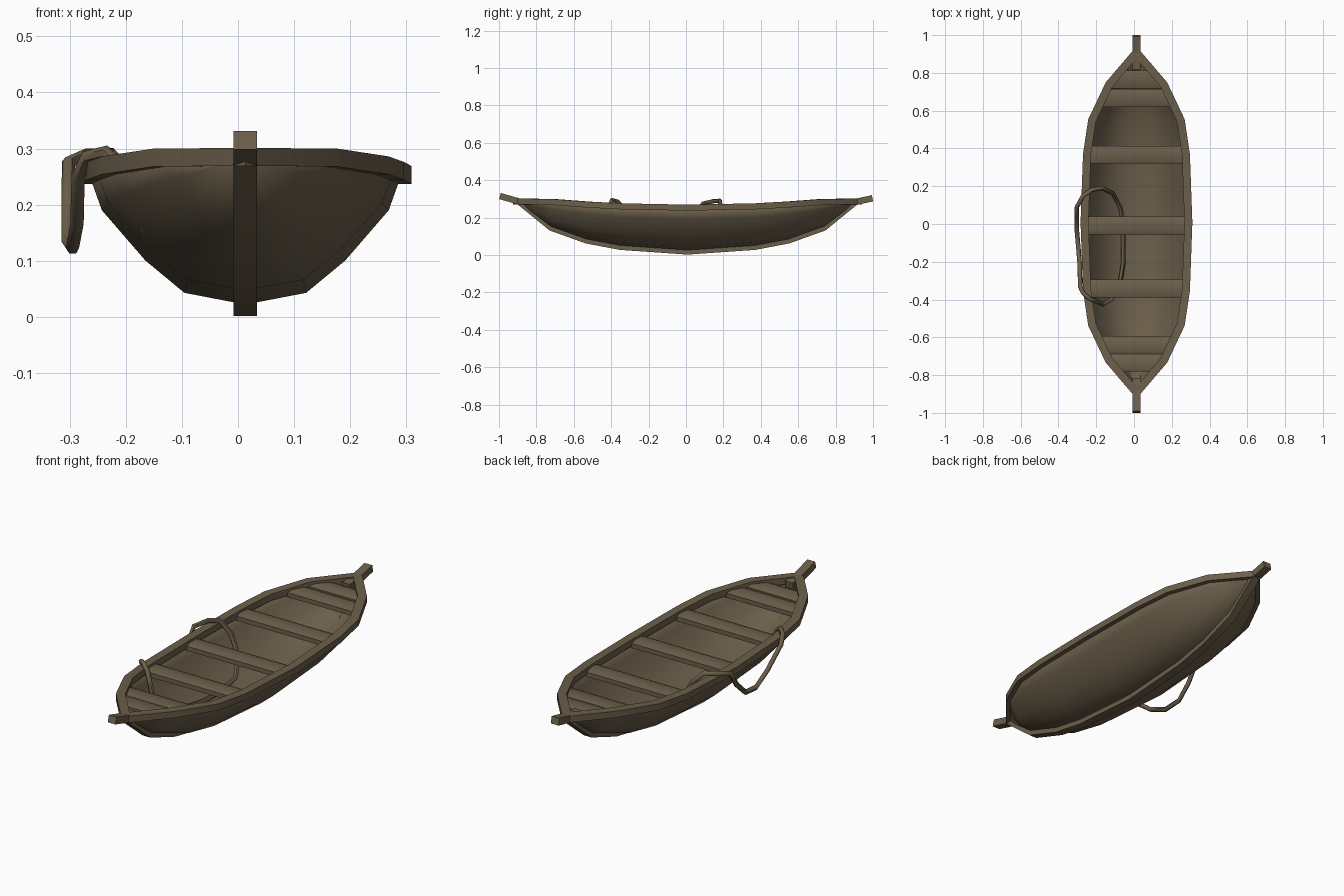
import bpy, bmesh, math
from mathutils import Vector

if "Cube" in bpy.data.objects:
    bpy.data.objects.remove(bpy.data.objects["Cube"])

CX = 0.013   # hull centre line (the hanging rope shifts the overall bounds)
wood = bpy.data.materials.new("weathered brown wood")
wood.diffuse_color = (0.15, 0.115, 0.07, 1)
wood.use_nodes = True
wood.node_tree.nodes["Principled BSDF"].inputs["Base Color"].default_value = wood.diffuse_color

# stations: y, half width at the rail, rail centre z, keel underside z
HALF = [(0.0, 0.275, 0.253, 0.003), (0.36, 0.262, 0.260, 0.028),
        (0.54, 0.235, 0.270, 0.062), (0.73, 0.145, 0.284, 0.130),
        (0.90, 0.0, 0.285, 0.268)]
STATIONS = [(-y, w, z, k) for y, w, z, k in reversed(HALF[1:])] + HALF
SHIFT = 0.008


def finish(name, bm, angle=40):
    bmesh.ops.recalc_face_normals(bm, faces=bm.faces)
    me = bpy.data.meshes.new(name)
    bm.to_mesh(me)
    bm.free()
    ob = bpy.data.objects.new(name, me)
    bpy.context.collection.objects.link(ob)
    me.materials.append(wood)
    bpy.ops.object.select_all(action='DESELECT')
    ob.select_set(True)
    bpy.context.view_layer.objects.active = ob
    bpy.ops.object.shade_smooth_by_angle(angle=math.radians(angle))
    return ob


def sweep(name, path, axis, half_side, half_up, closed=False):
    """Sweep a rectangle along a path; 'axis' is the fixed cross direction."""
    pts = [Vector(p) for p in path]
    n = len(pts)
    bm = bmesh.new()
    rings = []
    for i, p in enumerate(pts):
        a = pts[i - 1] if closed or i else p
        b = pts[(i + 1) % n] if closed or i < n - 1 else p
        d0, d1 = (p - a), (b - p)
        n0 = d0.cross(axis).normalized() if d0.length else None
        n1 = d1.cross(axis).normalized() if d1.length else n0
        n0 = n0 or n1
        m = (n0 + n1).normalized()
        m *= 1 / max(m.dot(n0), 0.4)          # mitred corner
        rings.append([bm.verts.new(p + m * s * half_side + axis * u * half_up)
                      for s, u in ((-1, -1), (1, -1), (1, 1), (-1, 1))])
    for i in range(n if closed else n - 1):
        r, q = rings[i], rings[(i + 1) % n]
        for j in range(4):
            bm.faces.new((r[j], r[(j + 1) % 4], q[(j + 1) % 4], q[j]))
    if not closed:
        bm.faces.new(rings[0])
        bm.faces.new(rings[-1])
    return finish(name, bm)


def rail_at(y):
    """Half width and rail height interpolated at y."""
    y = abs(y - SHIFT)
    for (y0, w0, z0, _), (y1, w1, z1, _) in zip(HALF, HALF[1:]):
        if y <= y1:
            t = (y - y0) / (y1 - y0)
            return w0 + (w1 - w0) * t, z0 + (z1 - z0) * t
    return 0, HALF[-1][2]


# hull skin, lofted through the stations
SECTION = [(0, 0), (0.39, 0.09), (0.64, 0.34), (0.92, 0.73), (1, 1)]
SECTION = [(-a, b) for a, b in reversed(SECTION[1:])] + SECTION
bm = bmesh.new()
rows = []
for y, w, z, k in STATIONS:
    zb = min(k + 0.022, z - 0.005)
    rows.append([bm.verts.new((CX + max(w, 0.002) * a, y + SHIFT, zb + (z - zb) * b))
                 for a, b in SECTION])
for r, q in zip(rows, rows[1:]):
    for j in range(len(SECTION) - 1):
        bm.faces.new((r[j], r[j + 1], q[j + 1], q[j]))
hull = finish("hull", bm, 60)
mod = hull.modifiers.new("thickness", 'SOLIDIFY')
mod.thickness = 0.006
mod.offset = 0

# gunwale rail around the top edge
loop = [(CX + w, y + SHIFT, z) for y, w, z, _ in STATIONS]
loop += [(CX - w, y + SHIFT, z) for y, w, z, _ in reversed(STATIONS[1:-1])]
sweep("gunwale", loop, Vector((0, 0, 1)), 0.021, 0.016, closed=True)

# keel strip and the two stem posts
X = Vector((1, 0, 0))
sweep("keel", [(CX, y + SHIFT, k + 0.013) for y, _, _, k in STATIONS], X, 0.014, 0.021)
sweep("front_stem", [(CX, -0.82, 0.275), (CX, -0.89, 0.285), (CX, -0.995, 0.315)], X, 0.017, 0.021)
sweep("back_stem", [(CX, 0.82, 0.275), (CX, 0.89, 0.280), (CX, 0.997, 0.303)], X, 0.017, 0.021)

# seats between the rails: tapered boards with a slightly crowned top
PROFILE = [(-1, -0.018), (1, -0.018), (1, 0.004), (0.55, 0.012), (-0.55, 0.012), (-1, 0.004)]
for i, yc in enumerate((0.765, 0.667, 0.367, -0.008, -0.342, -0.64, -0.735)):
    bm = bmesh.new()
    zc = rail_at(yc)[1] - 0.008
    ends = []
    for s in (-1, 1):
        ends.append([bm.verts.new((CX + s * (rail_at(yc + 0.047 * u)[0] - 0.01),
                                   yc + 0.047 * u, zc + v)) for u, v in PROFILE])
    n = len(PROFILE)
    for j in range(n):
        bm.faces.new((ends[0][j], ends[0][(j + 1) % n], ends[1][(j + 1) % n], ends[1][j]))
    bm.faces.new(ends[0])
    bm.faces.new(ends[1])
    finish(f"seat_{i + 1}", bm, 50)

# rope loop: hangs outside the left rail and lies inside the hull
ROPE = [(-0.302, 0.09, 0.275), (-0.27, 0.15, 0.288), (-0.225, 0.18, 0.29),
        (-0.17, 0.19, 0.235), (-0.11, 0.16, 0.15), (-0.07, 0.08, 0.09),
        (-0.056, -0.05, 0.075), (-0.056, -0.2, 0.08), (-0.075, -0.32, 0.09),
        (-0.12, -0.40, 0.115), (-0.165, -0.425, 0.16), (-0.21, -0.405, 0.27),
        (-0.235, -0.395, 0.294), (-0.27, -0.365, 0.285), (-0.285, -0.33, 0.25),
        (-0.287, -0.22, 0.165), (-0.295, -0.12, 0.123), (-0.303, -0.03, 0.135),
        (-0.303, 0.04, 0.20)]
cu = bpy.data.curves.new("rope_path", 'CURVE')
cu.dimensions = '3D'
cu.bevel_depth = 0.012
cu.bevel_resolution = 1
sp = cu.splines.new('POLY')
sp.points.add(len(ROPE) - 1)
for p, co in zip(sp.points, ROPE):
    p.co = (*co, 1)
sp.use_cyclic_u = True
tmp = bpy.data.objects.new("rope_path", cu)
bpy.context.collection.objects.link(tmp)
bpy.context.view_layer.update()
me = bpy.data.meshes.new_from_object(tmp.evaluated_get(bpy.context.evaluated_depsgraph_get()))
bpy.data.objects.remove(tmp)
bm = bmesh.new()
bm.from_mesh(me)
finish("rope", bm, 60)
